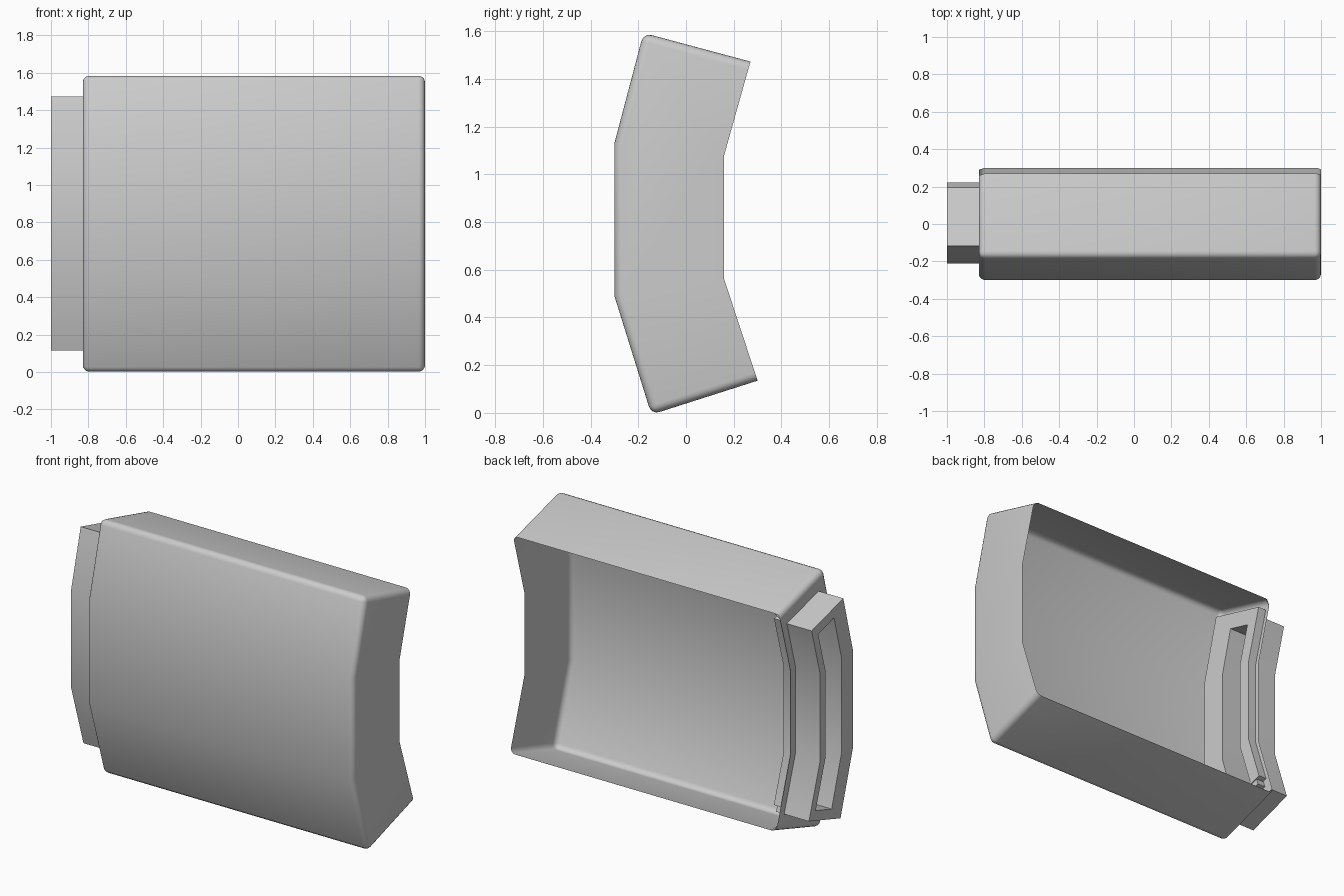
import bpy, bmesh, math
from mathutils import Vector
from mathutils.geometry import intersect_line_line_2d  # noqa: F401 (mathutils only)

if "Cube" in bpy.data.objects:
    bpy.data.objects.remove(bpy.data.objects["Cube"])

# Side profile (y, z): three front edges, top, three back edges, bottom
PROFILE = [(-0.145, -0.007), (-0.30, 0.49), (-0.30, 1.13), (-0.178, 1.592),
           (0.27, 1.472), (0.16, 1.08), (0.16, 0.56), (0.30, 0.135)]


def inset(front, top, back, bottom):
    """Move each profile edge inward by its own distance."""
    dist = [front] * 3 + [top] + [back] * 3 + [bottom]
    pts = [Vector(p) for p in PROFILE]
    n = len(pts)
    lines = []
    for i in range(n):
        d = (pts[(i + 1) % n] - pts[i]).normalized()
        lines.append((pts[i] + Vector((d.y, -d.x)) * dist[i], d))
    out = []
    for i in range(n):
        (p, d), (q, e) = lines[i - 1], lines[i]
        r = q - p
        t = (r.x * e.y - r.y * e.x) / (d.x * e.y - d.y * e.x)
        out.append(p + d * t)
    return out


def loop(bm, pts, x):
    return [bm.verts.new((x, p[0], p[1])) for p in pts]


def bridge(bm, a, b, skip=()):
    n = len(a)
    for i in range(n):
        if i not in skip:
            j = (i + 1) % n
            bm.faces.new((a[i], a[j], b[j], b[i]))


def finish(bm, name):
    bmesh.ops.recalc_face_normals(bm, faces=bm.faces)
    me = bpy.data.meshes.new(name)
    bm.to_mesh(me)
    bm.free()
    ob = bpy.data.objects.new(name, me)
    bpy.context.collection.objects.link(ob)
    bpy.ops.object.select_all(action='DESELECT')
    ob.select_set(True)
    bpy.context.view_layer.objects.active = ob
    bpy.ops.object.shade_smooth_by_angle(angle=math.radians(30))
    return ob


def ring(name, outer, inner, x0, x1):
    """Hollow bent sleeve between two x positions."""
    bm = bmesh.new()
    loops = [loop(bm, outer, x0), loop(bm, outer, x1),
             loop(bm, inner, x1), loop(bm, inner, x0)]
    for i in range(4):
        bridge(bm, loops[i], loops[(i + 1) % 4])
    return finish(bm, name)


hole = inset(0.20, 0.16, 0.10, 0.16)

# Thin housing shell, open at the back, with a slot in its left end
bm = bmesh.new()
left = loop(bm, PROFILE, -0.83)
right = loop(bm, PROFILE, 1.0)
slot = loop(bm, hole, -0.83)
bridge(bm, left, right, skip=(4, 5, 6))
bridge(bm, left, slot)
bm.faces.new(right)
bmesh.ops.recalc_face_normals(bm, faces=bm.faces)
# Round the folded rims
rims = [e for e in bm.edges
        if len(e.link_faces) == 2 and e.calc_face_angle() > math.radians(40)]
bmesh.ops.bevel(bm, geom=rims, offset=0.035, segments=4, profile=0.5,
                affect='EDGES', clamp_overlap=True)
finish(bm, "housing_shell")

# Sleeve that sticks out of the left end
ring("neck_sleeve", inset(0.09, 0.10, 0.05, 0.10), hole, -1.0, -0.775)

# Retaining flange behind the left end wall
ring("inner_flange", inset(0.035, 0.06, 0.02, 0.14), hole, -0.825, -0.77)
